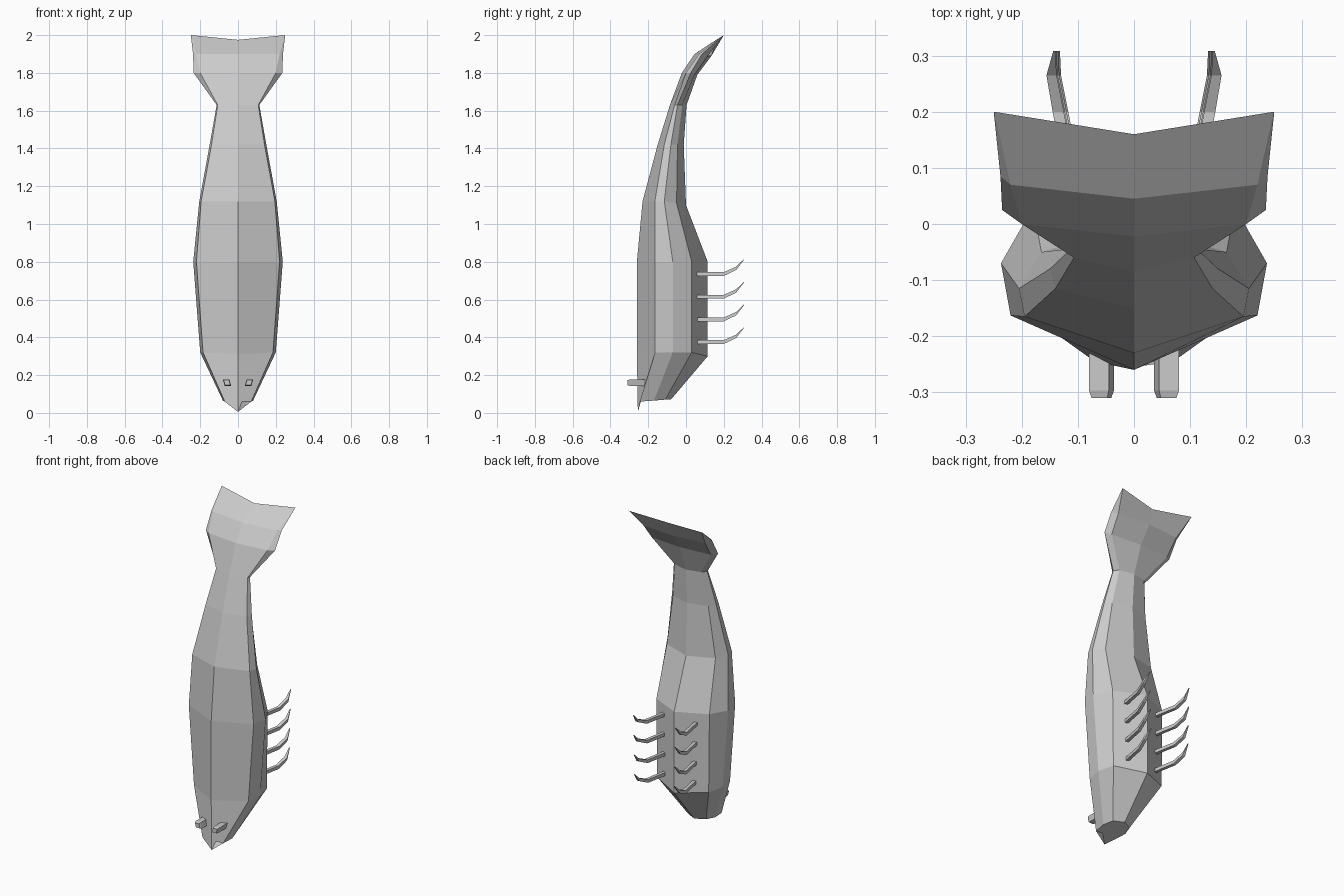
import bpy, bmesh
from mathutils import Vector

if "Cube" in bpy.data.objects:
    bpy.data.objects.remove(bpy.data.objects["Cube"])


def make_object(name, bm):
    bmesh.ops.recalc_face_normals(bm, faces=bm.faces)
    mesh = bpy.data.meshes.new(name)
    bm.to_mesh(mesh)
    bm.free()
    obj = bpy.data.objects.new(name, mesh)
    bpy.context.collection.objects.link(obj)
    return obj


def loft(name, rings):
    """Skin a list of closed rings, capping both ends."""
    bm = bmesh.new()
    loops = [[bm.verts.new(p) for p in ring] for ring in rings]
    n = len(loops[0])
    for a, b in zip(loops, loops[1:]):
        for i in range(n):
            j = (i + 1) % n
            bm.faces.new((a[i], a[j], b[j], b[i]))
    bm.faces.new(loops[0])
    bm.faces.new(loops[-1])
    bmesh.ops.remove_doubles(bm, verts=bm.verts, dist=0.0005)
    return make_object(name, bm)


def body_ring(zs, ys, xs):
    """Front ridge, three side points, back ridge; sides are mirrored."""
    xs = (0, *xs, 0)
    half = [(x, y, z) for x, y, z in zip(xs, ys, zs)]
    return half + [(-x, y, z) for x, y, z in reversed(half[1:-1])]


def flat(z):
    return (z,) * 5


# body: snout, shell, narrowing tail and flared fan
rings = [
    body_ring((.005, .06, .065, .07, .07), (-.255, -.245, -.17, -.11, -.08), (.07, .08, .06)),
    body_ring((.31, .32, .32, .32, .30), (-.26, -.163, -.07, .03, .115), (.185, .20, .175)),
    body_ring(flat(.80), (-.26, -.163, -.07, .03, .115), (.22, .237, .18)),
    body_ring((1.12, 1.12, 1.12, 1.11, 1.10), (-.23, -.165, -.115, -.05, 0), (.195, .205, .165)),
    body_ring(flat(1.42), (-.15, -.115, -.08, -.045, -.012), (.14, .15, .12)),
    body_ring(flat(1.63), (-.085, -.06, -.045, -.02, .003), (.107, .113, .09)),
    body_ring((1.80, 1.80, 1.80, 1.79, 1.79), (-.022, .0, .025, .045, .06), (.20, .235, .20)),
    body_ring((1.90, 1.90, 1.90, 1.89, 1.89), (.045, .07, .085, .115, .135), (.22, .238, .21)),
    body_ring((1.975, 2.0, 2.0, 2.0, 1.975), (.16, .20, .20, .20, .16), (.249, .25, .249)),
]
loft("body", rings)

# four pairs of curved, tapering legs on the belly
leg_path = [(.100, .04, 0, .010), (.130, .20, 0, .010), (.142, .265, .03, .009), (.137, .308, .078, .002)]
for side, label in ((1, "right"), (-1, "left")):
    for k, z0 in enumerate((.375, .495, .615, .735)):
        dx = (-.003, 0, .003, .005)[k]
        leg = []
        for x, y, dz, r in leg_path:
            leg.append([Vector((side * (x + dx + a * r), y, z0 + dz + b * r))
                        for a, b in ((-1, -1), (1, -1), (1, 1), (-1, 1))])
        loft(f"leg_{label}_{k + 1}", leg)

# eye stalks
for side, label in ((1, "right"), (-1, "left")):
    eye = []
    for y, s in ((-.20, 1), (-.297, 1), (-.31, .8)):
        eye.append([(side * (.058 + a * s), y, .16 + b * s)
                    for a, b in ((-.022, -.017), (.013, -.017), (.022, .017), (-.013, .017))])
    loft(f"eye_{label}", eye)
